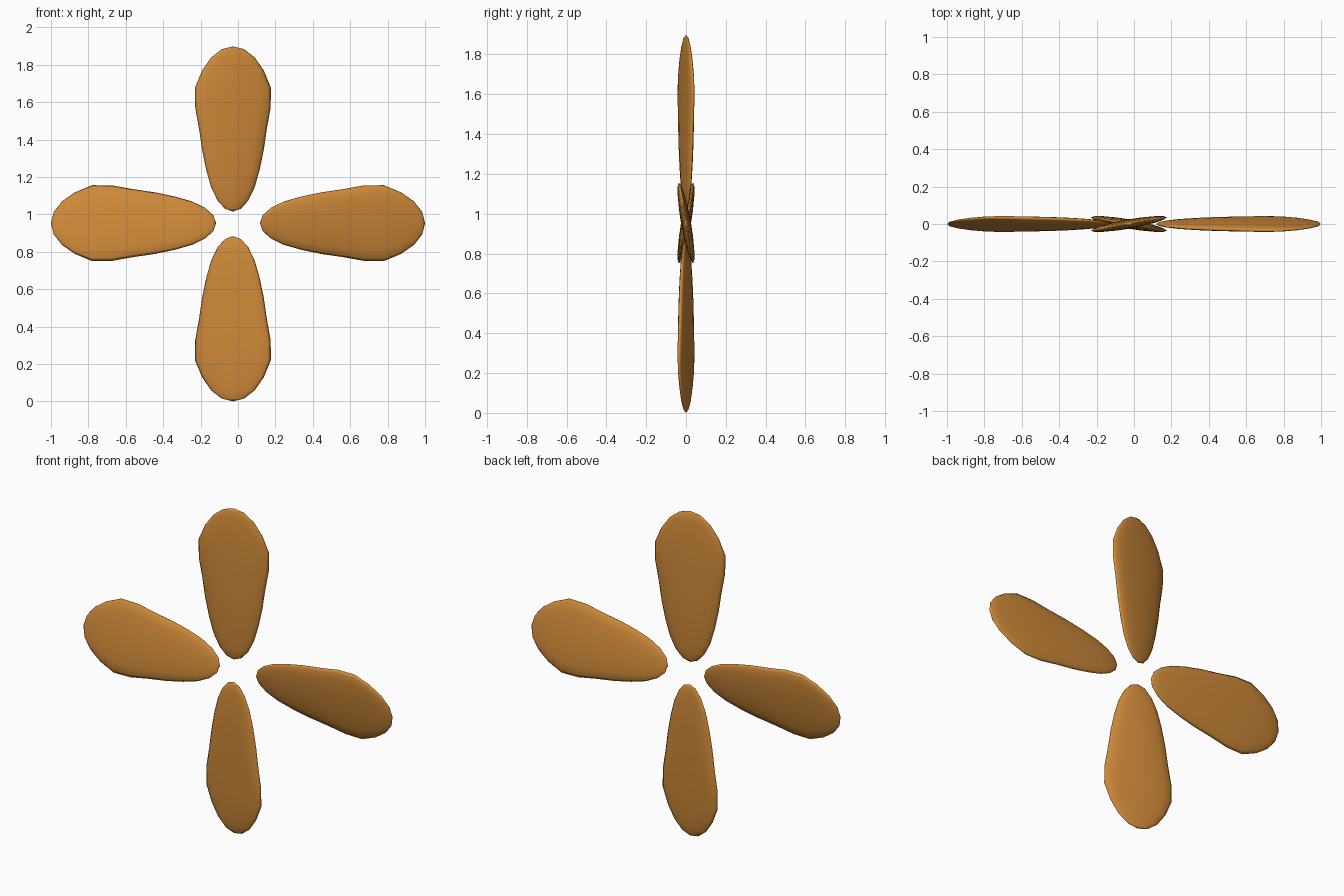
import bpy, bmesh, math
from mathutils import Matrix, Vector

if "Cube" in bpy.data.objects:
    bpy.data.objects.remove(bpy.data.objects["Cube"])

HALF_LEN = 0.4415
THICK = 0.025
PITCH = math.radians(10)

mat = bpy.data.materials.new("orange_wood")
mat.diffuse_color = (0.62, 0.25, 0.04, 1)
mat.use_nodes = True
mat.node_tree.nodes["Principled BSDF"].inputs["Base Color"].default_value = mat.diffuse_color

# width factor along the blade (t = -1 root, +1 tip)
WIDTH = [(-1, 0.167), (-0.4, 0.167), (0, 0.184), (0.5, 0.238), (1, 0.236)]


def width(t):
    for (a, wa), (b, wb) in zip(WIDTH, WIDTH[1:]):
        if t <= b:
            return wa + (wb - wa) * (t - a) / (b - a)
    return WIDTH[-1][1]


def blade(name, turn, centre):
    # stretched sphere, flared toward the tip, pitched, then turned around the hub
    bm = bmesh.new()
    bmesh.ops.create_uvsphere(bm, u_segments=16, v_segments=12, radius=1)
    for v in bm.verts:
        t = max(-1, min(1, v.co.z))
        v.co = Vector((v.co.x * width(t), v.co.y * THICK, t * HALF_LEN))
    bm.transform(Matrix.Translation(centre)
                 @ Matrix.Rotation(turn, 4, 'Y')
                 @ Matrix.Rotation(PITCH, 4, 'Z'))
    for f in bm.faces:
        f.smooth = True
    me = bpy.data.meshes.new(name)
    bm.to_mesh(me)
    bm.free()
    me.materials.append(mat)
    ob = bpy.data.objects.new(name, me)
    bpy.context.collection.objects.link(ob)


# four blades around the open centre
blade("top_blade", 0, (-0.027, 0, 0.949 + 0.5075))
blade("right_blade", math.pi / 2, (0.5585, 0, 0.953))
blade("bottom_blade", math.pi, (-0.027, 0, HALF_LEN))
blade("left_blade", -math.pi / 2, (-0.5585, 0, 0.953))
